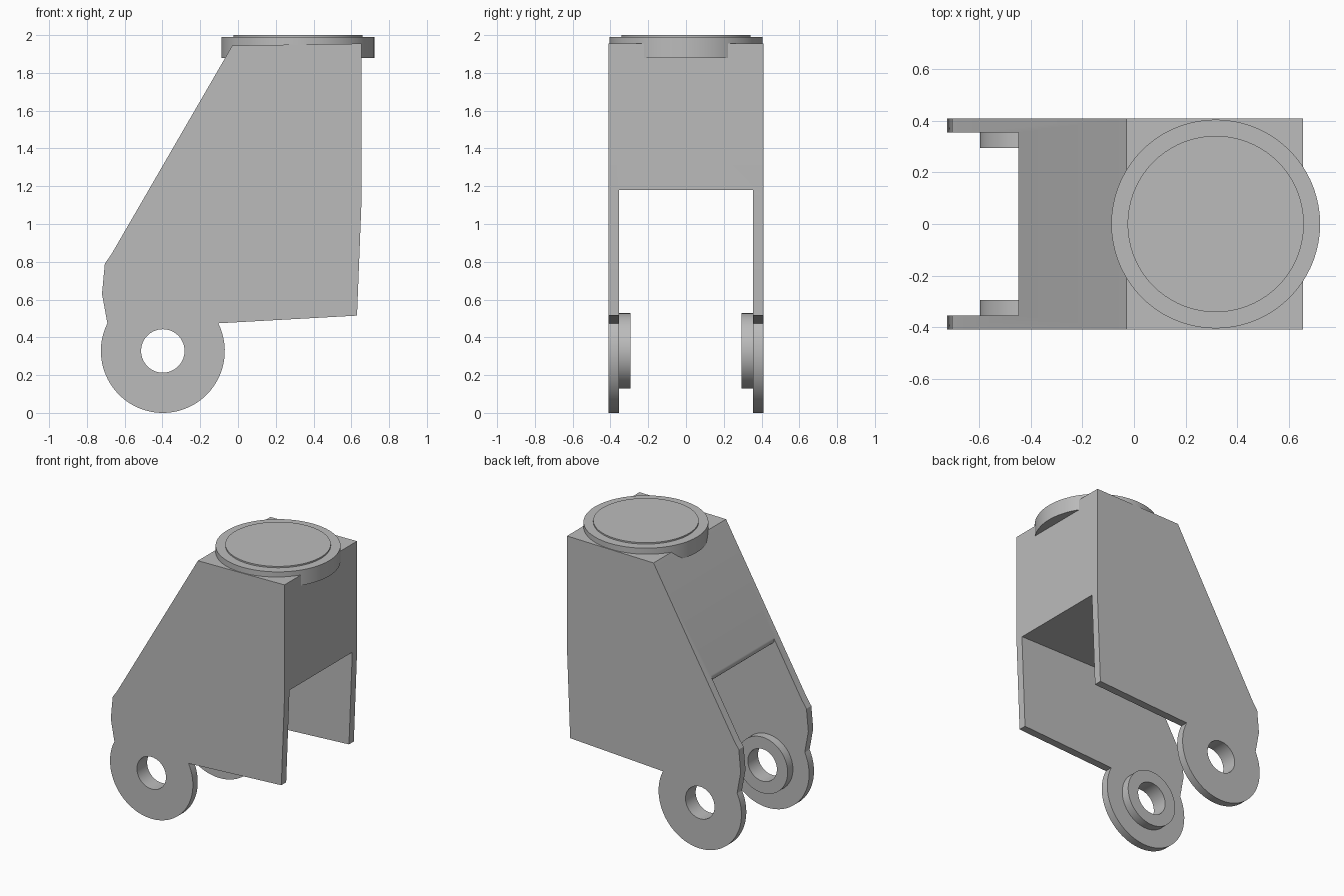
import bpy, bmesh
from math import sin, cos, radians, pi
from mathutils import Matrix, Vector

if "Cube" in bpy.data.objects:
    bpy.data.objects.remove(bpy.data.objects["Cube"], do_unlink=True)

grey = bpy.data.materials.new("plain_grey")
grey.use_nodes = True
colour = (0.5, 0.5, 0.5, 1)
grey.diffuse_color = colour
grey.node_tree.nodes["Principled BSDF"].inputs["Base Color"].default_value = colour

HALF, INNER = 0.41, 0.355            # outer and inner half widths of the fork
AXLE_X, AXLE_Z, LUG_R = -0.398, 0.328, 0.328


def make(name, bm):
    bmesh.ops.recalc_face_normals(bm, faces=bm.faces)
    mesh = bpy.data.meshes.new(name)
    bm.to_mesh(mesh)
    bm.free()
    mesh.materials.append(grey)
    ob = bpy.data.objects.new(name, mesh)
    bpy.context.collection.objects.link(ob)
    return ob


def prism(name, profile, half):
    """Extrude an x-z profile across the width."""
    bm = bmesh.new()
    face = bm.faces.new([bm.verts.new((x, -half, z)) for x, z in profile])
    out = bmesh.ops.extrude_face_region(bm, geom=[face])
    verts = [v for v in out["geom"] if isinstance(v, bmesh.types.BMVert)]
    bmesh.ops.translate(bm, verts=verts, vec=(0, 2 * half, 0))
    return make(name, bm)


def cylinder(name, centre, radius, length, along_y=False):
    bm = bmesh.new()
    turn = Matrix.Rotation(pi / 2 if along_y else 0, 4, "X")
    bmesh.ops.create_cone(bm, cap_ends=True, segments=72, radius1=radius, radius2=radius,
                          depth=length, matrix=Matrix.Translation(centre) @ turn)
    return make(name, bm)


def activate(ob):
    bpy.ops.object.select_all(action="DESELECT")
    ob.select_set(True)
    bpy.context.view_layer.objects.active = ob


def cut(ob, cutter):
    cutter.hide_render = True
    mod = ob.modifiers.new("cut", "BOOLEAN")
    mod.operation, mod.solver, mod.object = "DIFFERENCE", "EXACT", cutter
    activate(ob)
    bpy.ops.object.modifier_apply(modifier=mod.name)


def arc(cx, cz, r, start, end, steps):
    angles = [radians(start + (end - start) * i / steps) for i in range(steps + 1)]
    return [(cx + r * cos(a), cz + r * sin(a)) for a in angles]


# Fork: side outline with a round axle lug
outline = [(-0.03, 1.945), (0.655, 1.955), (0.655, 1.15), (0.63, 0.515)]
outline += arc(AXLE_X, AXLE_Z, LUG_R, 26.5, -206.5, 56)
outline += [(-0.72, 0.63), (-0.705, 0.79), (-0.67, 0.84)]
fork = prism("fork_body", outline, HALF)

# Wheel channel, leaving a rounded lower edge on the sloped bridge
BRIDGE_Z, ROUND = 1.18, 0.033
slope = (Vector((-0.03, 1.945)) - Vector((-0.67, 0.84))).normalized()
corner_x = -0.67 + (BRIDGE_Z - 0.84) * slope.x / slope.y
edge = arc(corner_x + ROUND * 1.732, BRIDGE_Z + ROUND, ROUND, 150, 270, 10)
channel = prism("channel_cutter",
                [(-1, edge[0][1])] + edge + [(1, BRIDGE_Z), (1, -0.5), (-1, -0.5)], INNER)
cut(fork, channel)

# Axle bosses on the inner faces, bored together with the fork
bore = cylinder("axle_cutter", (AXLE_X, 0, AXLE_Z), 0.115, 2, True)
parts = [fork]
for side, name in ((-1, "front_axle_boss"), (1, "back_axle_boss")):
    parts.append(cylinder(name, (AXLE_X, side * 0.33, AXLE_Z), 0.2, 0.07, True))
for ob in parts:
    cut(ob, bore)

# Round mounting plate with a raised cap
parts.append(cylinder("swivel_plate", (0.317, 0, 1.935), 0.405, 0.11))
parts.append(cylinder("swivel_cap", (0.317, 0, 1.99), 0.342, 0.02))

for ob in (channel, bore):
    bpy.data.objects.remove(ob, do_unlink=True)
for ob in parts:
    activate(ob)
    bpy.ops.object.shade_smooth_by_angle(angle=radians(25))
